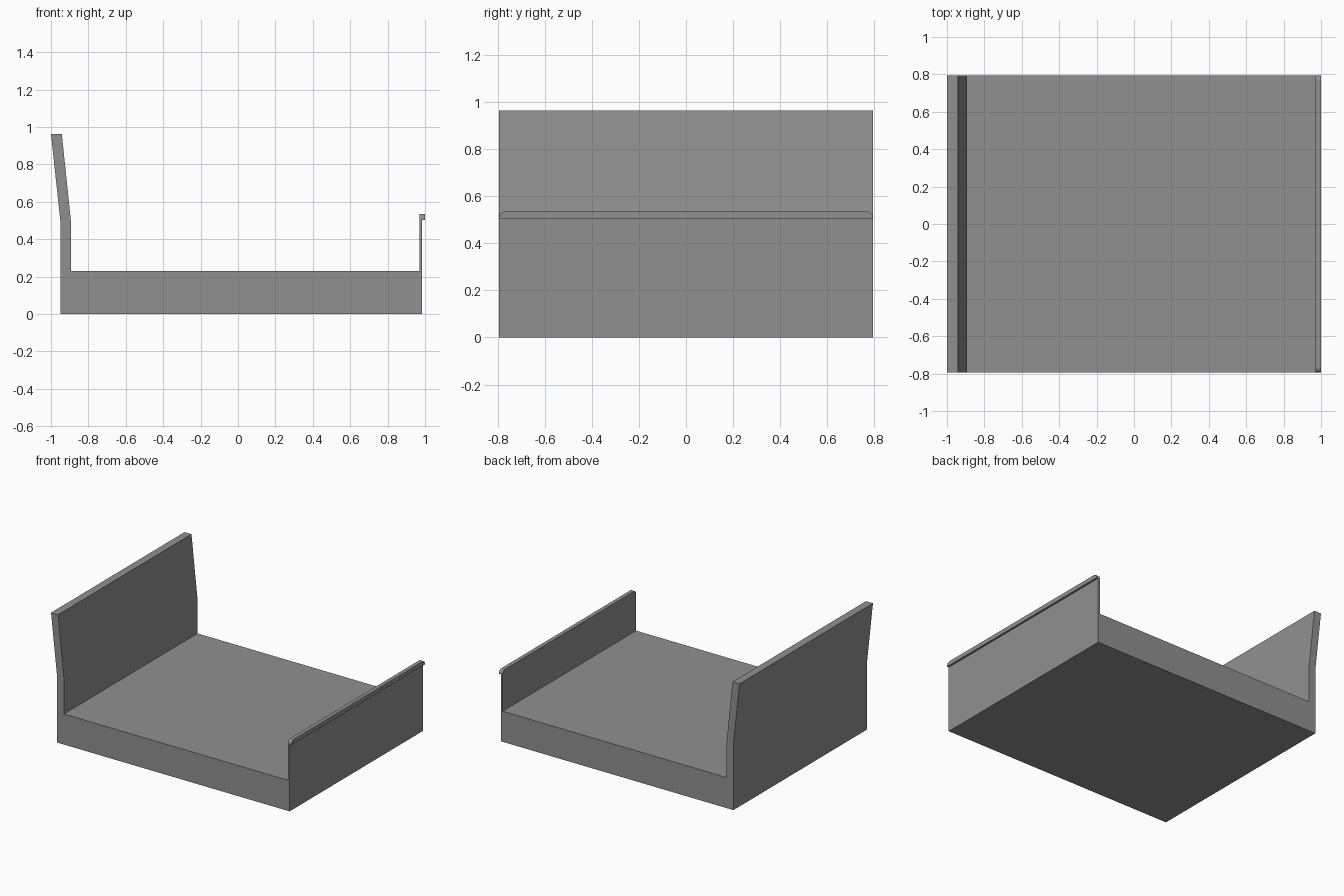
import bpy
import bmesh

HALF_DEPTH = 0.793

cube = bpy.data.objects.get("Cube")
if cube:
    bpy.data.objects.remove(cube, do_unlink=True)

# Single plain grey
grey = bpy.data.materials.new("plain_grey")
grey.use_nodes = True
colour = (0.28, 0.28, 0.28, 1)
grey.diffuse_color = colour
grey.node_tree.nodes["Principled BSDF"].inputs["Base Color"].default_value = colour


def extrude_profile(name, points, direction, round_edges=None):
    """Extrude a closed 3D outline and optionally round chosen edges."""
    bm = bmesh.new()
    face = bm.faces.new([bm.verts.new(p) for p in points])
    result = bmesh.ops.extrude_face_region(bm, geom=[face], use_keep_orig=True)
    moved = [g for g in result["geom"] if isinstance(g, bmesh.types.BMVert)]
    bmesh.ops.translate(bm, verts=moved, vec=direction)
    if round_edges:
        edges = [e for e in bm.edges if round_edges(e)]
        bmesh.ops.bevel(bm, geom=edges, offset=0.026, segments=6,
                        profile=0.5, affect='EDGES')
    bmesh.ops.recalc_face_normals(bm, faces=bm.faces)
    mesh = bpy.data.meshes.new(name)
    bm.to_mesh(mesh)
    bm.free()
    mesh.materials.append(grey)
    obj = bpy.data.objects.new(name, mesh)
    bpy.context.collection.objects.link(obj)
    return obj


# Thick floor with the tall leaning wall and the thin low wall
outline = [(-0.95, 0), (0.985, 0), (0.985, 0.503), (0.97, 0.503), (0.97, 0.23),
           (-0.892, 0.23), (-0.892, 0.485), (-0.942, 0.963), (-1, 0.963), (-0.95, 0.5)]
extrude_profile("tray_body", [(x, -HALF_DEPTH, z) for x, z in outline],
                (0, 2 * HALF_DEPTH, 0))

# Overhanging lip on the low wall, with rounded upper ends
lip = [(-HALF_DEPTH, 0.503), (HALF_DEPTH, 0.503), (HALF_DEPTH, 0.535), (-HALF_DEPTH, 0.535)]
extrude_profile("low_wall_lip", [(0.97, y, z) for y, z in lip], (0.03, 0, 0),
                lambda e: all(v.co.z > 0.53 for v in e.verts)
                and abs(e.verts[0].co.x - e.verts[1].co.x) > 0.02)
